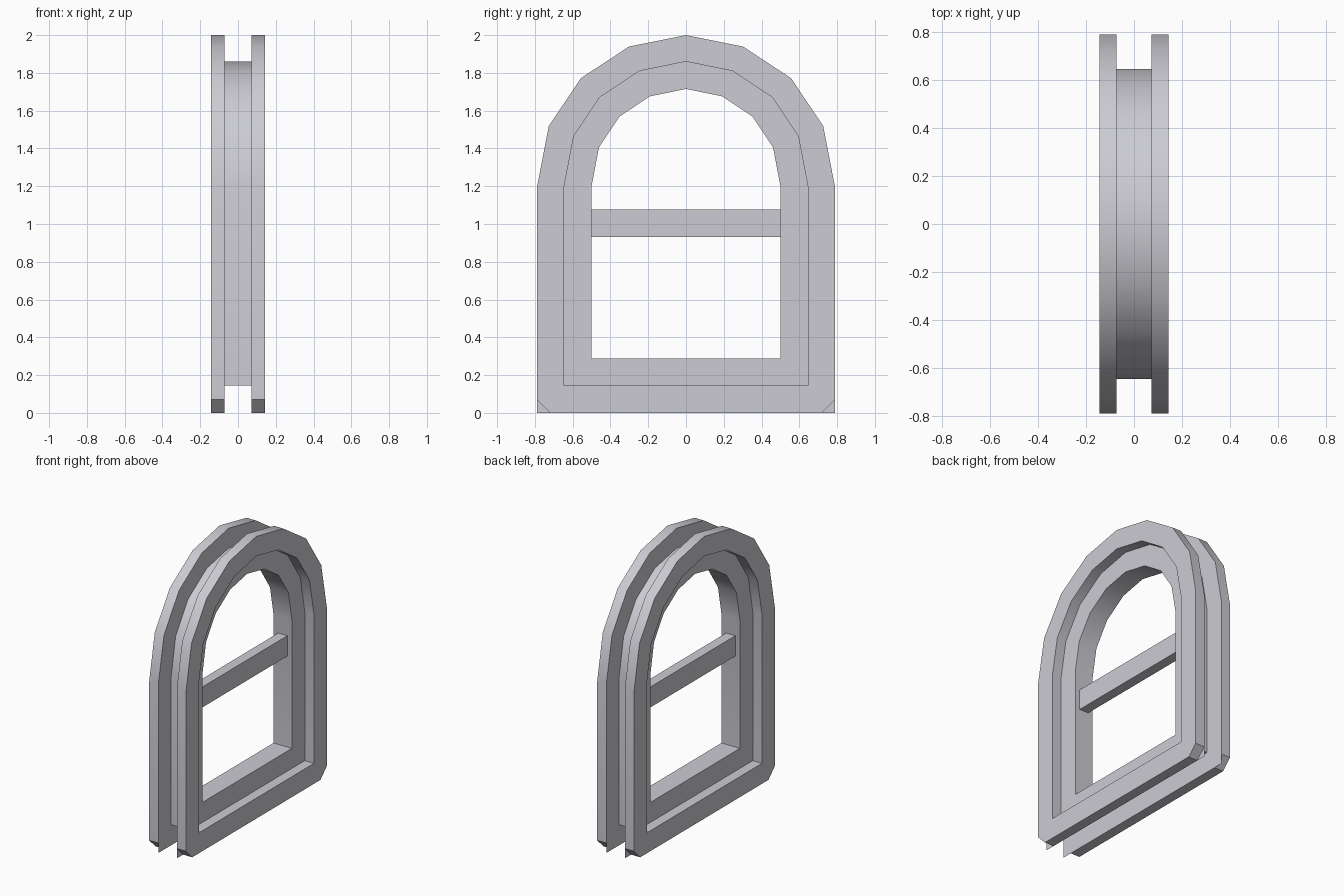
import bpy, bmesh

if "Cube" in bpy.data.objects:
    bpy.data.objects.remove(bpy.data.objects["Cube"])

paint = bpy.data.materials.new("pale_grey_paint")
paint.diffuse_color = (0.6, 0.6, 0.65, 1)
paint.use_nodes = True
paint.node_tree.nodes["Principled BSDF"].inputs["Base Color"].default_value = paint.diffuse_color

SPRING = 1.2   # height where the arch begins
CHAMFER = 0.07
ARCH = [(1, 0), (0.922, 0.398), (0.706, 0.715), (0.383, 0.924)]


def profile(half, bottom, top, chamfer=0.0):
    """Closed arched outline in (y, z), starting at the lower right corner."""
    rise = top - SPRING
    side = [(half - chamfer, bottom), (half, bottom + chamfer)]
    side += [(half * u, SPRING + rise * v) for u, v in ARCH]
    return side + [(0, top)] + [(-y, z) for y, z in reversed(side)]


def finish(name, bm):
    mesh = bpy.data.meshes.new(name)
    bm.to_mesh(mesh)
    bm.free()
    mesh.materials.append(paint)
    ob = bpy.data.objects.new(name, mesh)
    bpy.context.collection.objects.link(ob)
    return ob


def ring(name, outer, inner, x0, x1):
    """Solid arched frame between two outlines."""
    bm = bmesh.new()
    loops = [[bm.verts.new((x, y, z)) for y, z in pts]
             for pts, x in ((outer, x0), (outer, x1), (inner, x1), (inner, x0))]
    n = len(outer)
    for k in range(4):
        a, b = loops[k], loops[(k + 1) % 4]
        for i in range(n):
            j = (i + 1) % n
            bm.faces.new((a[i], a[j], b[j], b[i]))
    # square corners have doubled points, which are merged here
    bmesh.ops.remove_doubles(bm, verts=bm.verts[:], dist=0.0005)
    bmesh.ops.recalc_face_normals(bm, faces=bm.faces[:])
    ob = finish(name, bm)
    bpy.ops.object.select_all(action='DESELECT')
    ob.select_set(True)
    bpy.context.view_layer.objects.active = ob
    bpy.ops.object.shade_smooth_by_angle(angle=0.52)
    return ob


outer = profile(0.788, 0.0, 2.0, CHAMFER)
middle = profile(0.645, 0.145, 1.86)
inner = profile(0.5, 0.287, 1.715)

# core frame and the two trim frames on its faces
ring("core_frame", middle, inner, -0.072, 0.072)
ring("trim_frame_right", outer, middle, 0.072, 0.144)
ring("trim_frame_left", outer, middle, -0.144, -0.072)

# thin corner flaps on the groove side of each trim frame, facing the groove
bm = bmesh.new()
for sx in (-1, 1):
    for sy in (-1, 1):
        x = sx * 0.072
        pts = [(x, sy * 0.788, 0), (x, sy * 0.788, CHAMFER),
               (x, sy * (0.788 - CHAMFER), 0)]
        f = bm.faces.new([bm.verts.new(p) for p in pts])
        f.normal_update()
        if f.normal.x * sx > 0:
            f.normal_flip()
finish("corner_flaps", bm)

# horizontal glazing bar
bm = bmesh.new()
bmesh.ops.create_cube(bm, size=1)
for v in bm.verts:
    v.co = (v.co.x * 0.072, v.co.y * 1.0, 1.003 + v.co.z * 0.145)
finish("cross_bar", bm)
